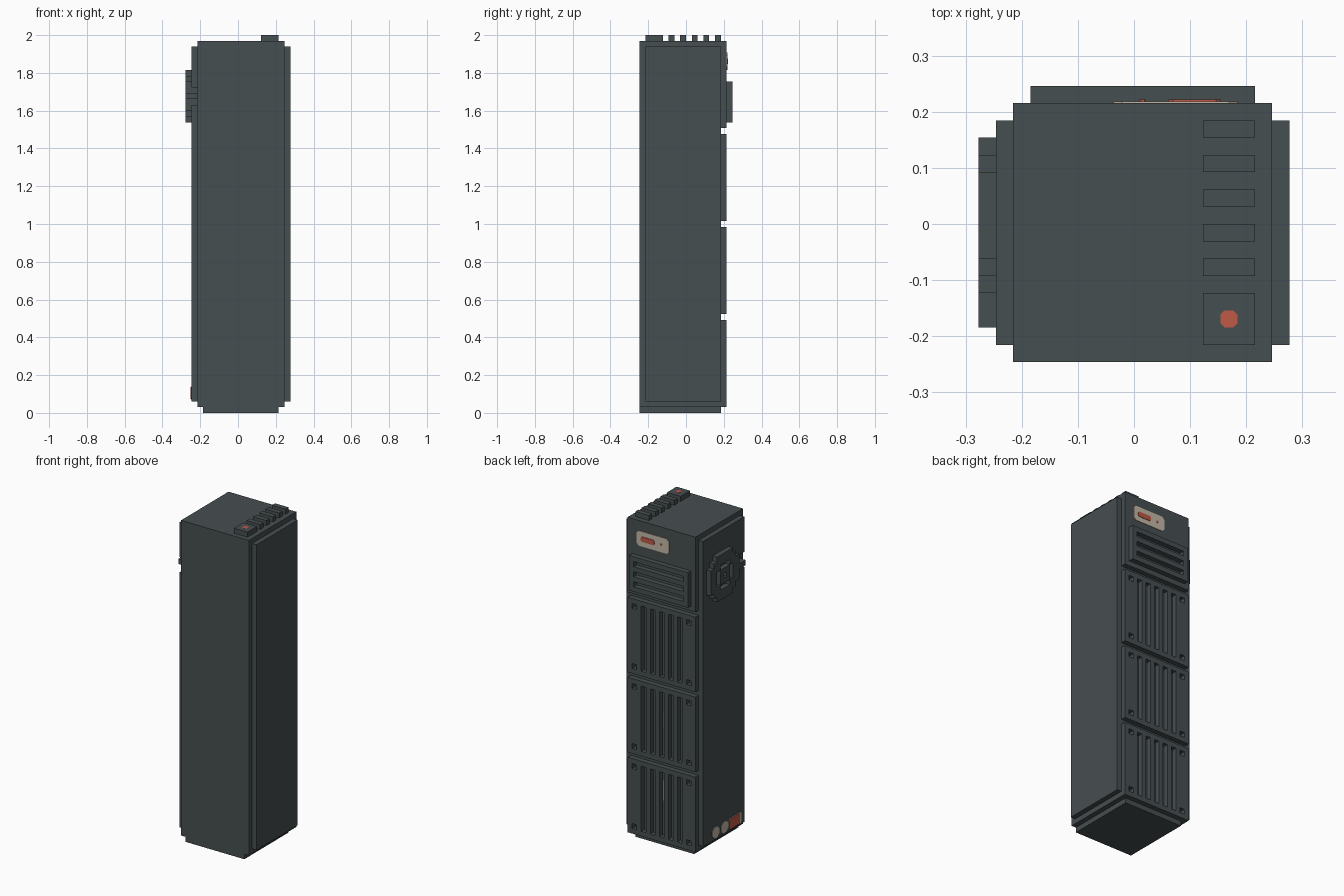
import bpy, bmesh
from mathutils import Vector

U = 2 / 65                      # size of one block
ORIGIN = Vector((9, 8, 0))      # grid point that sits at the world origin

old = bpy.data.objects.get("Cube")
if old:
    bpy.data.objects.remove(old, do_unlink=True)


def material(name, rgb):
    m = bpy.data.materials.new(name)
    m.use_nodes = True
    m.diffuse_color = (*rgb, 1)
    m.node_tree.nodes["Principled BSDF"].inputs["Base Color"].default_value = (*rgb, 1)
    return m


DARK = material("dark slate", (0.062, 0.077, 0.082))
PALE = material("pale beige", (0.55, 0.48, 0.38))
RED = material("signal red", (0.52, 0.1, 0.06))


def to_world(p):
    return (Vector(p) - ORIGIN) * U


def finish(bm, name, mat):
    bmesh.ops.recalc_face_normals(bm, faces=bm.faces)
    mesh = bpy.data.meshes.new(name)
    bm.to_mesh(mesh)
    bm.free()
    mesh.materials.append(mat)
    obj = bpy.data.objects.new(name, mesh)
    bpy.context.collection.objects.link(obj)
    return obj


def box(name, lo, hi, mat=DARK):
    """Plain block between two grid corners."""
    bm = bmesh.new()
    bmesh.ops.create_cube(bm, size=1)
    for v in bm.verts:
        v.co = to_world([hi[a] if v.co[a] > 0 else lo[a] for a in range(3)])
    return finish(bm, name, mat)


def pierced(name, axis, lo, hi, is_hole):
    """Slab one block thick along an axis; cells where is_hole(a, z) are left open."""
    other = 1 - axis
    bm = bmesh.new()
    solid = [(a, z) for a in range(lo[other], hi[other])
             for z in range(lo[2], hi[2]) if not is_hole(a, z)]

    def corner(a, z):
        p = [lo[0], lo[1], z]
        p[other] = a
        return bm.verts.new(to_world(p))

    for a, z in solid:
        bm.faces.new([corner(a, z), corner(a + 1, z), corner(a + 1, z + 1), corner(a, z + 1)])
    bmesh.ops.remove_doubles(bm, verts=bm.verts, dist=U / 10)
    extruded = bmesh.ops.extrude_face_region(bm, geom=list(bm.faces), use_keep_orig=True)
    shift = Vector((0, 0, 0))
    shift[axis] = U
    moved = [g for g in extruded["geom"] if isinstance(g, bmesh.types.BMVert)]
    bmesh.ops.translate(bm, verts=moved, vec=shift)
    return finish(bm, name, DARK)


def plate(name, axis, level, center, size, chamfer, mat, out=1, thick=0.1):
    """Thin painted plate with cut corners, lying on a flat surface."""
    a, b = [k for k in range(3) if k != axis]
    w, h = size[0] / 2, size[1] / 2
    c = chamfer
    outline = [(w - c, -h), (w, c - h), (w, h - c), (w - c, h),
               (c - w, h), (-w, h - c), (-w, c - h), (c - w, -h)]
    bm = bmesh.new()
    rings = []
    for step in (0, thick * out):
        ring = []
        for s, t in outline:
            p = [0, 0, 0]
            p[axis], p[a], p[b] = level + step, center[0] + s, center[1] + t
            ring.append(bm.verts.new(to_world(p)))
        rings.append(ring)
        bm.faces.new(ring)
    for k in range(8):
        n = (k + 1) % 8
        bm.faces.new([rings[0][k], rings[0][n], rings[1][n], rings[1][k]])
    return finish(bm, name, mat)


# Main tower
box("base_foot", (3, 0, 0), (16, 14, 1))
box("tower_body", (2, 0, 1), (17, 14, 64))
box("upper_back_block", (2, 14, 49), (17, 15, 64))
box("left_side_panel", (17, 1, 2), (18, 14, 63))

# Right side panel with a small socket opening at its front edge
pierced("right_side_panel", 0, (1, 1, 2), (2, 14, 63),
        lambda j, z: j < 4 and 53 <= z < 56)


# Round stepped dial with a ring groove around its hub
def dial_hole(j, z):
    dj, dz = abs(j - 8), abs(z - 54)
    outside = dj + dz > 6
    groove = max(dj, dz) == 2 and dj + dz < 4
    return outside or groove or dj + dz == 0


pierced("dial", 0, (0, 4, 50), (1, 13, 59), dial_hole)
box("dial_cable", (0, 2, 54), (1, 4, 55))
box("dial_plug", (1, 2, 54), (2, 3, 55))


# Three slotted back panels with screw holes in the corners
def make_panel_hole(bottom):
    def is_hole(i, z):
        row = z - bottom
        if i in (3, 15):
            return row in (1, 13)
        return 5 <= i <= 13 and i % 2 == 1 and 1 <= row <= 13
    return is_hole


for label, bottom in (("lower", 1), ("middle", 17), ("upper", 33)):
    pierced(label + "_back_panel", 1, (2, 14, bottom), (17, 15, bottom + 15),
            make_panel_hole(bottom))

# Small lit strips behind the slots
plate("lower_slot_strip", 1, 14, (9.5, 11), (0.3, 4), 0, PALE)
plate("middle_slot_strip", 1, 14, (9.5, 25), (0.3, 3), 0, RED)

# Horizontal vent near the top of the back
pierced("back_vent", 1, (3, 15, 50), (16, 16, 57),
        lambda i, z: 4 <= i < 15 and z % 2 == 1)

# Display plate above the vent
plate("display_plate", 1, 15, (11.4, 60.5), (7.2, 3), 0.5, PALE)
plate("display_bar", 1, 15.1, (12.5, 60.5), (3, 1), 0.25, RED)
plate("display_dot", 1, 15.1, (9.5, 60.5), (0.4, 0.4), 0.1, RED)

# Top fins and button pad
for n in range(5):
    y = 5 + 2 * n
    box("top_fin_%d" % (n + 1), (13, y, 64), (16, y + 1, 65))
box("button_pad", (13, 1, 64), (16, 4, 65))
plate("button_dot", 2, 65, (14.5, 2.5), (1, 1), 0.25, RED, thick=0.03)

# Sockets low on the right side
for n, y in enumerate((10.1, 7.3)):
    plate("round_socket_%d" % (n + 1), 0, 1, (y, 3.4), (2.2, 2.2), 0.65, PALE, out=-1)
plate("socket_backing", 0, 1, (4, 3.4), (4, 2.2), 0.3, PALE, out=-1)
plate("red_socket", 0, 0.9, (4.3, 3.4), (3.4, 2.1), 0.2, RED, out=-1)
